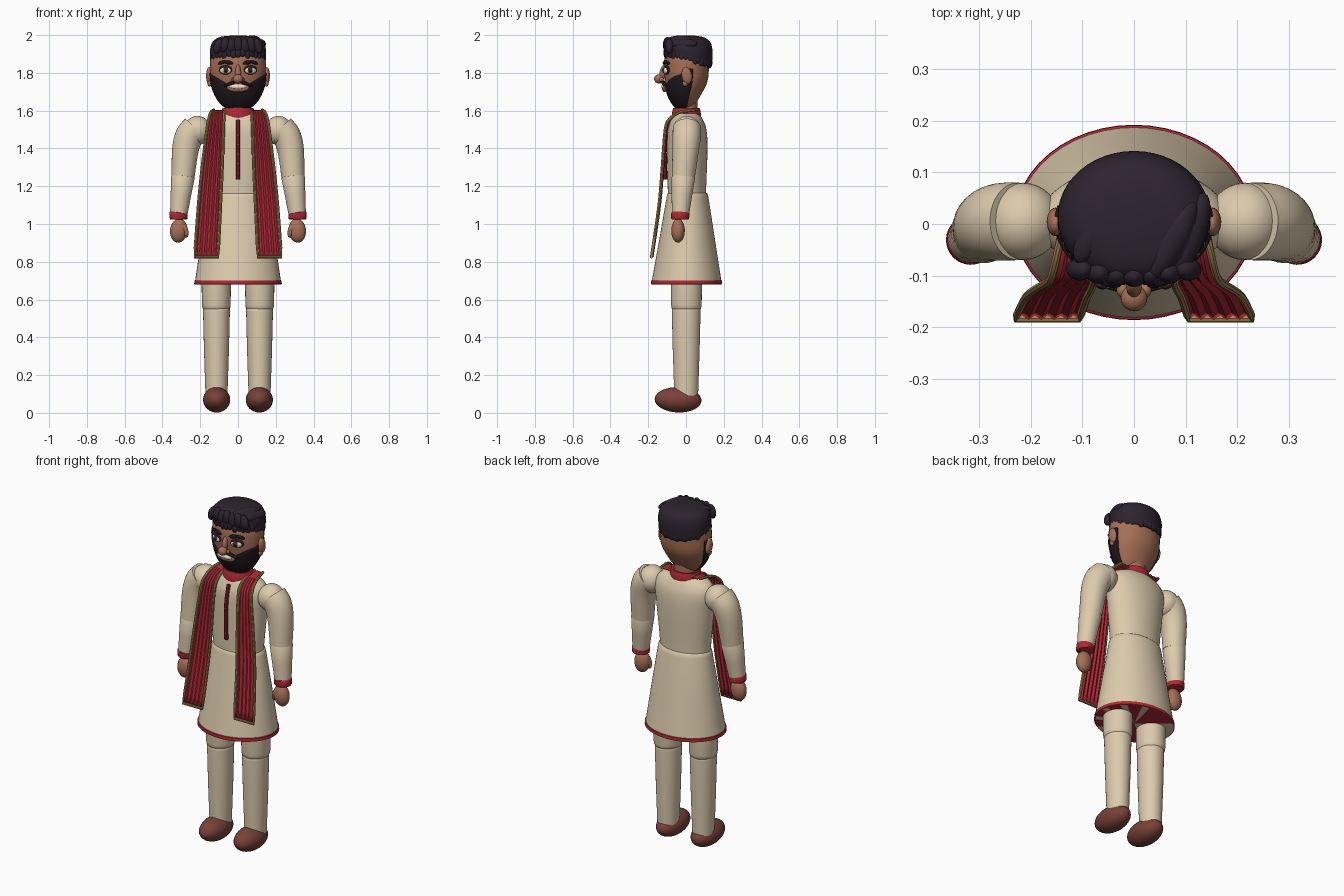
import bpy, bmesh, math
from mathutils import Vector, Euler, Matrix

if "Cube" in bpy.data.objects:
    bpy.data.objects.remove(bpy.data.objects["Cube"])


def mat(name, r, g, b):
    m = bpy.data.materials.new(name)
    m.diffuse_color = (r, g, b, 1)
    m.use_nodes = True
    m.node_tree.nodes["Principled BSDF"].inputs["Base Color"].default_value = m.diffuse_color
    return m


CREAM = mat("cream cloth", 0.72, 0.60, 0.42)
SKIN = mat("skin", 0.38, 0.16, 0.092)
HAIR = mat("hair", 0.026, 0.017, 0.028)
BEARD = mat("beard", 0.014, 0.009, 0.012)
RED = mat("red cloth", 0.43, 0.022, 0.035)
DARK = mat("dark red", 0.24, 0.012, 0.02)
GOLD = mat("gold trim", 0.40, 0.25, 0.09)
SHOE = mat("shoe leather", 0.19, 0.052, 0.04)
WHITE = mat("white", 0.8, 0.76, 0.68)
BROWN = mat("iris brown", 0.09, 0.035, 0.02)


def finish(name, bm, m, angle=40):
    bmesh.ops.recalc_face_normals(bm, faces=bm.faces)
    me = bpy.data.meshes.new(name)
    bm.to_mesh(me)
    bm.free()
    me.materials.append(m)
    me.shade_smooth()
    me.set_sharp_from_angle(angle=math.radians(angle))
    ob = bpy.data.objects.new(name, me)
    bpy.context.collection.objects.link(ob)
    return ob


def loft(name, rings, m, closed=True, caps=True, angle=40):
    """Skin a list of equally long point rows."""
    bm = bmesh.new()
    rows = [[bm.verts.new(p) for p in r] for r in rings]
    n = len(rows[0])
    for a, b in zip(rows, rows[1:]):
        for i in range(n if closed else n - 1):
            j = (i + 1) % n
            bm.faces.new((a[i], a[j], b[j], b[i]))
    if closed and caps:
        bm.faces.new(rows[0])
        bm.faces.new(rows[-1])
    return finish(name, bm, m, angle)


def spline(rows, n=6):
    """Catmull-Rom resampling of equally long tuples."""
    out = []
    for i in range(len(rows) - 1):
        p = [rows[max(i - 1, 0)], rows[i], rows[i + 1], rows[min(i + 2, len(rows) - 1)]]
        for k in range(n):
            t = k / n
            out.append(tuple(0.5 * (2 * b + (c - a) * t + (2 * a - 5 * b + 4 * c - d) * t * t
                                    + (3 * b - a - 3 * c + d) * t ** 3) for a, b, c, d in zip(*p)))
    return out + [rows[-1]]


def oval(z, cy, rx, ry, n=48):
    return [(rx * math.sin(k * math.tau / n), cy - ry * math.cos(k * math.tau / n), z) for k in range(n)]


def tube(name, pts, radii, m, n=32):
    pts = [Vector(p) for p in pts]
    rings = []
    for i, p in enumerate(pts):
        d = (pts[min(i + 1, len(pts) - 1)] - pts[max(i - 1, 0)]).normalized()
        u = d.cross(Vector((0.03, 1, 0.02))).normalized()
        v = d.cross(u)
        rings.append([p + radii[i] * (u * math.cos(k * math.tau / n) + v * math.sin(k * math.tau / n))
                      for k in range(n)])
    return loft(name, rings, m)


def ball(name, loc, rad, m, rot=(0, 0, 0), seg=24):
    bm = bmesh.new()
    bmesh.ops.create_uvsphere(bm, u_segments=seg, v_segments=seg // 2, radius=1)
    bm.transform(Matrix.Translation(loc) @ Euler(rot).to_matrix().to_4x4() @ Matrix.Diagonal((*rad, 1)))
    return finish(name, bm, m, 180)


# Tunic: bodice, flared skirt, hem band and underside
loft("bodice", [oval(*r) for r in spline([
    (1.13, .006, .150, .100), (1.2, .005, .153, .102), (1.4, .007, .174, .107), (1.5, .006, .184, .102),
    (1.555, .005, .160, .083), (1.585, .002, .10, .065)])], CREAM)
loft("skirt", [oval(*r) for r in [
    (1.165, .008, .147, .100), (1.158, .008, .155, .107), (1.14, .008, .160, .111),
    (0.92, .006, .194, .147), (0.70, .003, .227, .184)]], CREAM, caps=False)
loft("hem_band", [oval(*r) for r in [
    (.702, .003, .226, .183), (.700, .003, .231, .188), (.682, .003, .232, .189), (.680, .003, .226, .183)]],
    RED, caps=False)
bm = bmesh.new()
bmesh.ops.create_circle(bm, cap_ends=True, cap_tris=True, segments=32, radius=1)
bm.transform(Matrix.Translation((0, .003, .682)) @ Matrix.Diagonal((.228, .185, 1, 1)))
lining = finish("skirt_underside", bm, RED)
lining.data.materials.append(CREAM)
for f in lining.data.polygons:
    f.material_index = int(f.center.x > 0 and f.index % 3 == 0 or f.center.x < -0.1)

# Collar, neck and front placket
loft("neck", [oval(z, 0, .065, .06) for z in (1.55, 1.67)], SKIN)
loft("collar", [oval(*r) for r in [
    (1.55, .002, .088, .076), (1.575, .002, .090, .078), (1.605, .002, .085, .073),
    (1.615, .002, .081, .069), (1.612, .002, .07, .06)]], RED, angle=60)
tube("placket", [(0, -.086, 1.55), (0, -.108, 1.47), (0, -.113, 1.38), (0, -.109, 1.235)], [.011] * 4, DARK, 8)
for i in range(5):
    ball("placket_button", (0, -.119 + .0015 * abs(i - 2), 1.27 + i * .05), (.007, .005, .007), RED, seg=10)

for s, side in ((-1, "left"), (1, "right")):
    # Legs and shoes
    loft(side + "_thigh", [[(s * .115 + x, y, z) for x, y, z in oval(z, .002, r, r + .005, 32)]
                           for z, r in ((.72, .078), (.57, .076), (.553, .073), (.545, .066))], CREAM)
    loft(side + "_shin", [[(s * .114 + x, y, z) for x, y, z in oval(z, .001, r, r + .005, 32)]
                          for z, r in ((.56, .066), (.55, .071), (.535, .071), (.33, .066), (.09, .058))], CREAM)
    ball(side + "_shoe", (s * .113, -.042, .069), (.072, .124, .067), SHOE, (-.04, 0, 0), 32)

    # Arms, cuffs and hands
    ball(side + "_shoulder", (s * .215, .005, 1.495), (.073, .075, .077), CREAM, seg=32)
    up = spline([(s * .224, .005, 1.507, .075), (s * .258, .004, 1.465, .075), (s * .279, -.002, 1.39, .070),
                 (s * .291, -.014, 1.25, .061)], 5)
    tube(side + "_upper_sleeve", [p[:3] for p in up], [p[3] for p in up], CREAM)
    tube(side + "_lower_sleeve", [(s * .291, -.014, 1.26), (s * .292, -.014, 1.245), (s * .303, -.022, 1.15),
                                  (s * .315, -.030, 1.04)], [.056, .062, .054, .045], CREAM)
    tube(side + "_cuff", [(s * .313, -.03, 1.063), (s * .314, -.03, 1.058), (s * .316, -.031, 1.03),
                          (s * .316, -.031, 1.024)], [.043, .048, .048, .043], RED)
    ball(side + "_hand", (s * .314, -.042, .965), (.046, .036, .064), SKIN, (0, s * -.1, 0))
    ball(side + "_thumb", (s * .281, -.052, .967), (.017, .018, .040), SKIN, (0, s * .25, 0), 16)

    # Scarf strip with pleats, edged in gold: y, z, inner x, outer x
    rows = spline([(.05, 1.603, .075, .128), (-.03, 1.592, .075, .143), (-.085, 1.558, .075, .155),
                   (-.110, 1.5, .077, .165), (-.126, 1.3, .083, .190), (-.143, 1.1, .092, .210),
                   (-.183, .825, .105, .230)], 4)
    strip = loft(side + "_scarf", [[(s * (a + (b - a) * k / 10), y + (.005 if k % 2 else -.003), z)
                                    for k in range(11)] for y, z, a, b in rows], RED, False, angle=15)
    strip.modifiers.new("thickness", "SOLIDIFY").thickness = .006
    edge = [(s * a, y, z) for y, z, a, b in rows] + [(s * b, y, z) for y, z, a, b in rows[::-1]]
    tube(side + "_scarf_trim", edge, [.008] * len(edge), GOLD, 8)

# Head: z, centre y, half width, half depth
HEAD = spline([(1.60, -.012, .03, .02), (1.625, -.010, .078, .052), (1.68, -.008, .118, .085),
               (1.75, .002, .142, .110), (1.82, .002, .148, .119), (1.89, .004, .140, .114),
               (1.95, .008, .09, .08)], 6)
loft("head", [oval(*r) for r in HEAD], SKIN, angle=60)


def skull(a, z, off):
    """Point on the head at angle a from the front, pushed out by off."""
    lo, hi = next(((p, q) for p, q in zip(HEAD, HEAD[1:]) if p[0] <= z <= q[0]), HEAD[-2:])
    t = (z - lo[0]) / (hi[0] - lo[0])
    cy, rx, ry = [p + (q - p) * t for p, q in zip(lo[1:], hi[1:])]
    return ((rx + off) * math.sin(a), cy - (ry + off) * math.cos(a), z)


# Beard: sheet over the jaw, rising toward the ears
beard_rows = []
for i in range(15):
    row = []
    for k in range(57):
        a = math.radians(-106 + 212 * k / 56)
        top = 1.735 + .62 * max(0, abs(math.sin(a)) * .145 - .05)
        top += .03 * max(0, min(1, (abs(a) - 1.3) / .3))
        row.append(skull(a, 1.603 + (top - 1.603) * i / 14, .006))
    beard_rows.append(row)
loft("beard", beard_rows, BEARD, False, angle=60).modifiers.new("thickness", "SOLIDIFY").thickness = .008

# Face
ball("nose_tip", (0, -.143, 1.768), (.026, .026, .024), SKIN)
ball("nose_bridge", (0, -.122, 1.80), (.015, .018, .045), SKIN, (-.2, 0, 0))
ball("lips", (0, -.114, 1.722), (.060, .013, .024), SKIN)
ball("teeth", (0, -.121, 1.727), (.044, .010, .012), WHITE)
for s in (-1, 1):
    ball("moustache", (s * .036, -.118, 1.746), (.044, .012, .009), BEARD, (0, s * .38, s * .25))
    ball("nostril_wing", (s * .022, -.128, 1.764), (.012, .014, .012), SKIN, seg=16)
    ball("eye_rim", (s * .066, -.102, 1.816), (.037, .014, .025), BEARD, (0, 0, s * .35))
    ball("eye_white", (s * .066, -.108, 1.813), (.031, .013, .018), WHITE, (0, 0, s * .35))
    ball("iris", (s * .065, -.117, 1.814), (.016, .007, .016), BROWN, (0, 0, s * .35), 16)
    ball("pupil", (s * .065, -.122, 1.814), (.009, .004, .009), BEARD, (0, 0, s * .35), 12)
    ball("brow_inner", (s * .050, -.113, 1.855), (.026, .009, .011), BEARD, (0, s * -.2, s * .25), 16)
    ball("brow_outer", (s * .085, -.100, 1.855), (.026, .009, .009), BEARD, (0, s * .3, s * .55), 16)
    ball("ear", (s * .152, .004, 1.785), (.017, .027, .046), SKIN, (.15, 0, 0))
    ball("ear_lobe", (s * .150, -.004, 1.745), (.012, .015, .018), SKIN, seg=16)

# Hair: cap with a lower edge sloping down to the nape
hair = []
for z, cy, rx, ry, shear in spline([
        (1.862, .012, .141, .121, .24), (1.885, .013, .146, .125, .22), (1.93, .014, .147, .127, .12),
        (1.968, .013, .132, .116, .05), (1.99, .01, .095, .085, .02), (1.998, .008, .03, .03, 0)], 4):
    hair.append([(x, y, z - shear * y) for x, y, _ in oval(z, cy, rx, ry)])
loft("hair_cap", hair, HAIR, angle=70)

# Locks around the lower edge and swept over the top
for i in range(34):
    a = i * math.tau / 34
    y = .010 - .118 * math.cos(a)
    drop = .006 * math.sin(i * 2.4)
    ball("edge_lock", (.137 * math.sin(a), y, 1.882 - .22 * y + drop), (.017, .012, .027), HAIR,
         (0, .25 * math.sin(i * 1.7), a), 12)
for i in range(7):
    ball("fringe_lock", (-.105 + i * .035, -.088 - .012 * math.sin(i * math.pi / 6), 1.942 + .006 * (i % 2)),
         (.024, .022, .042), HAIR, (0, .3 - .1 * i, 0), 16)
for x, y, z, turn in ((.108, -.02, 1.955, -.35), (.075, -.03, 1.972, -.5), (-.07, .0, 1.968, -.5)):
    ball("swept_lock", (x, y, z), (.030, .085, .026), HAIR, (0, x * 3, turn))
